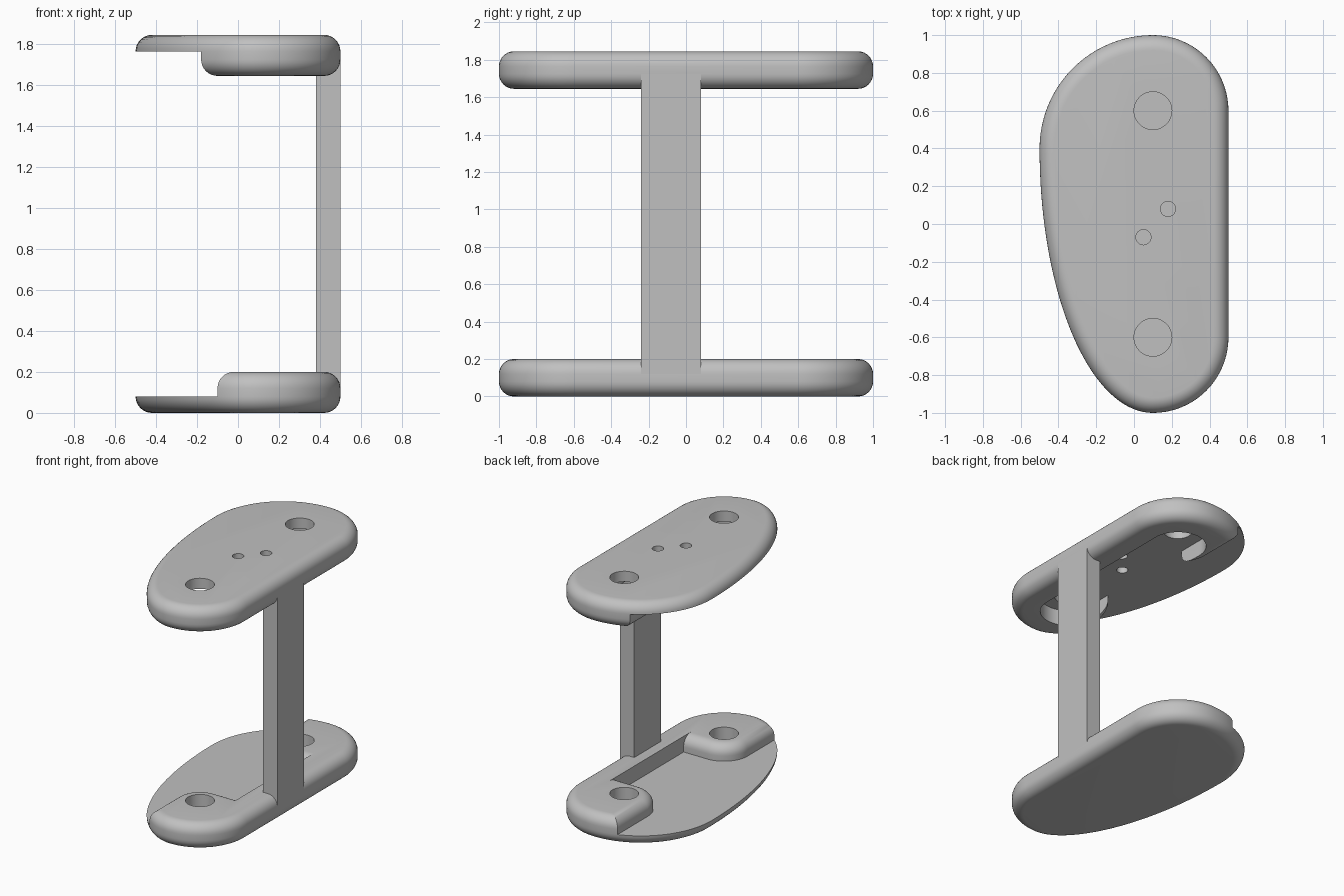
import bpy, bmesh
from math import sin, cos, pi, radians
from mathutils import Vector

if "Cube" in bpy.data.objects:
    bpy.data.objects.remove(bpy.data.objects["Cube"])

HEIGHT, THICK, THIN, FILLET = 1.845, 0.2, 0.08, 0.08
HOLE_X, HOLE_Y = 0.1, 0.6

grey = bpy.data.materials.new("plain grey")
grey.use_nodes = True
colour = (0.53, 0.53, 0.53, 1)
grey.diffuse_color = colour
grey.node_tree.nodes["Principled BSDF"].inputs["Base Color"].default_value = colour


def loft(name, ring, levels):
    """Stack closed rings; each level is (inset, z)."""
    bm = bmesh.new()
    rings = [[bm.verts.new((x, y, z)) for x, y in ring(d)] for d, z in levels]
    n = len(rings[0])
    for a, b in zip(rings, rings[1:]):
        for i in range(n):
            j = (i + 1) % n
            bm.faces.new((a[i], a[j], b[j], b[i]))
    bm.faces.new(rings[0][::-1])
    bm.faces.new(rings[-1])
    bmesh.ops.recalc_face_normals(bm, faces=bm.faces)
    mesh = bpy.data.meshes.new(name)
    bm.to_mesh(mesh)
    bm.free()
    obj = bpy.data.objects.new(name, mesh)
    bpy.context.collection.objects.link(obj)
    return obj


def arc(cx, cy, rx, ry, start, end, steps):
    angles = [radians(start + (end - start) * i / steps) for i in range(steps + 1)]
    return [(cx + rx * cos(a), cy + ry * sin(a)) for a in angles]


def box(name, x0, x1, y0, y1, z0, z1):
    return loft(name, lambda d: [(x0, y0), (x1, y0), (x1, y1), (x0, y1)], [(0, z0), (0, z1)])


def cylinder(name, x, y, r, z0, z1):
    return loft(name, lambda d: arc(x, y, r, r, 0, 360, 48)[:-1], [(0, z0), (0, z1)])


def combine(target, other, operation):
    """Apply a boolean and discard the second body."""
    mod = target.modifiers.new("combine", 'BOOLEAN')
    mod.operation, mod.solver, mod.object = operation, 'EXACT', other
    graph = bpy.context.evaluated_depsgraph_get()
    mesh = bpy.data.meshes.new_from_object(target.evaluated_get(graph))
    target.modifiers.clear()
    target.data = mesh
    bpy.data.objects.remove(other)


def outline(inset):
    """Lopsided oval: straight on one side, swept on the other."""
    pts = arc(HOLE_X, HOLE_Y, 0.4, 0.4, 0, 90, 20)
    pts += arc(HOLE_X, 0.4, 0.6, 0.6, 90, 180, 24)[1:]
    pts += arc(HOLE_X, 0.4, 0.6, 1.4, 180, 270, 36)[1:]
    pts += arc(HOLE_X, -HOLE_Y, 0.4, 0.4, 270, 360, 20)[1:]
    result = []
    for i, p in enumerate(pts):
        t = Vector(pts[(i + 1) % len(pts)]) - Vector(pts[i - 1])
        t.normalize()
        result.append((p[0] - t.y * inset, p[1] + t.x * inset))
    return result


def quarter(z, direction, steps=8):
    """Levels of a fillet that ends on height z."""
    out = []
    for i in range(steps + 1):
        a = pi / 2 * i / steps
        out.append((FILLET * (1 - cos(a)), z - direction * FILLET * (1 - sin(a))))
    return out


def pad_ring(radius, side):
    def ring(d):
        r = radius - d
        pts = arc(HOLE_X, HOLE_Y, r, r, 180, 270, 16)
        pts += [(0.8, HOLE_Y - r), (0.8, 1.3), (HOLE_X - r, 1.3)]
        return [(x, y * side) for x, y in pts]
    return ring


def slot_ring(d):
    return arc(HOLE_X, HOLE_Y, 0.2, 0.2, 0, 180, 32) + arc(HOLE_X, -HOLE_Y, 0.2, 0.2, 180, 360, 32)


def plate(name, pad_radius, slotted):
    """Rounded plate, thin on the swept side, with a rail and two raised pads."""
    body = loft(name, outline, quarter(0, -1)[::-1] + quarter(THICK, 1))
    raised = box("rail", 0.27 if slotted else 0.3, 0.9, -HOLE_Y, HOLE_Y, 0.01, 0.35)
    for side in (1, -1):
        levels = [(0, 0.02)] + quarter(THICK, 1) + [(FILLET, 0.3)]
        combine(raised, loft("pad", pad_ring(pad_radius, side), levels), 'UNION')
    if slotted:
        combine(raised, loft("slot", slot_ring, [(0, -0.2), (0, 0.5)]), 'DIFFERENCE')
    combine(raised, box("slab", -2, 2, -2, 2, -0.1, THIN), 'UNION')
    combine(body, raised, 'INTERSECT')
    # large holes: blind in the solid pads, through in the slotted plate
    for side in (1, -1):
        hole = cylinder("hole", HOLE_X, side * HOLE_Y, 0.1, -0.1 if slotted else THIN, 0.4)
        combine(body, hole, 'DIFFERENCE')
    return body


def finish(obj):
    obj.data.materials.clear()
    obj.data.materials.append(grey)
    bpy.ops.object.select_all(action='DESELECT')
    obj.select_set(True)
    bpy.context.view_layer.objects.active = obj
    bpy.ops.object.shade_smooth_by_angle(angle=radians(30))


# lower plate with solid pads
lower = plate("lower_plate", 0.2, False)

# upper plate, turned over, with a slot between the pads and two small holes
upper = plate("upper_plate", 0.28, True)
for x, y in ((0.18, 0.08), (0.05, -0.07)):
    combine(upper, cylinder("small_hole", x, y, 0.04, -0.1, 0.4), 'DIFFERENCE')
for v in upper.data.vertices:
    v.co.z = HEIGHT - v.co.z
upper.data.flip_normals()

# flat post joining the plates
post = box("post", 0.38, 0.5, -0.24, 0.08, FILLET + 0.04, HEIGHT - FILLET - 0.04)

for part in (lower, upper, post):
    finish(part)
